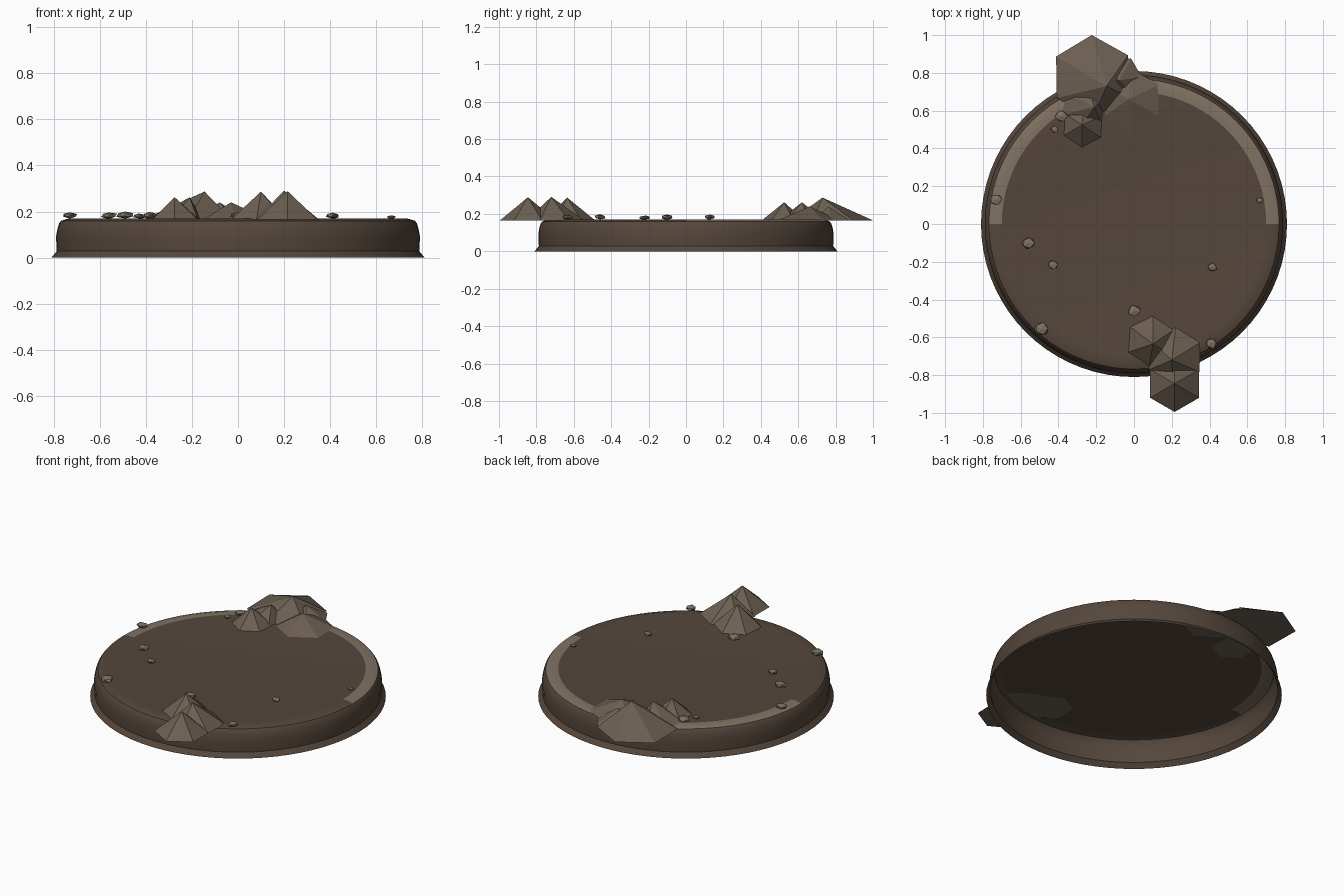
import bpy, bmesh, math, random
from mathutils import Vector

if "Cube" in bpy.data.objects:
    bpy.data.objects.remove(bpy.data.objects["Cube"])

random.seed(4)

def material(name, rgb):
    m = bpy.data.materials.new(name)
    m.diffuse_color = (*rgb, 1)
    m.use_nodes = True
    m.node_tree.nodes["Principled BSDF"].inputs["Base Color"].default_value = m.diffuse_color
    return m

earth = material("dark earth", (0.090, 0.062, 0.045))
stone = material("pale stone", (0.215, 0.168, 0.125))
rock = material("brown rock", (0.150, 0.115, 0.085))

def finish(name, bm, mats):
    me = bpy.data.meshes.new(name)
    bm.to_mesh(me)
    bm.free()
    ob = bpy.data.objects.new(name, me)
    bpy.context.collection.objects.link(ob)
    for m in mats:
        me.materials.append(m)
    return ob

# Hollow round base: a lathed profile, open underneath
profile = [(0.81, 0.0), (0.805, 0.006), (0.787, 0.028), (0.79, 0.09), (0.784, 0.125),
           (0.776, 0.15), (0.768, 0.16), (0.735, 0.17), (0.70, 0.167)]
N = 72
bm = bmesh.new()
rings = [[bm.verts.new((r * math.cos(2 * math.pi * i / N), r * math.sin(2 * math.pi * i / N), z))
          for i in range(N)] for r, z in profile]
for k, (a, b) in enumerate(zip(rings, rings[1:])):
    for i in range(N):
        j = (i + 1) % N
        f = bm.faces.new((a[i], a[j], b[j], b[i]))
        # worn pale rim on the back half
        if k >= 6 and i < N // 2:
            f.material_index = 1
bm.faces.new(rings[-1])
base = finish("round_base", bm, [earth, stone])
bpy.context.view_layer.objects.active = base
base.select_set(True)
bpy.ops.object.shade_smooth_by_angle(angle=math.radians(30))
base.select_set(False)

# Six-sided rocky peaks: centre, radius, apex, material
def peak(name, cx, cy, r, apex, mat, turn=90):
    bm = bmesh.new()
    ring = []
    for i in range(6):
        a = math.radians(turn + 60 * i)
        ring.append(bm.verts.new((cx + r * math.cos(a), cy + r * math.sin(a), 0.165)))
    top = bm.verts.new(apex)
    for i in range(6):
        bm.faces.new((ring[i], ring[(i + 1) % 6], top))
    bm.faces.new(ring[::-1])
    finish(name, bm, [mat])

peak("back_peak_large", -0.22, 0.78, 0.22, (-0.145, 0.73, 0.287), rock, 91)
peak("back_peak_right", -0.01, 0.655, 0.165, (-0.03, 0.66, 0.24), rock, 30)
peak("back_peak_upper", -0.07, 0.78, 0.11, (-0.08, 0.76, 0.24), rock, 60)
peak("back_peak_front", -0.27, 0.52, 0.115, (-0.275, 0.525, 0.262), rock, 87)
peak("back_peak_left", -0.27, 0.62, 0.125, (-0.21, 0.62, 0.262), rock, 80)
peak("front_peak_inner", 0.09, -0.62, 0.135, (0.10, -0.635, 0.287), rock, 86)
peak("front_peak_middle", 0.215, -0.70, 0.155, (0.20, -0.72, 0.291), rock, 88)
peak("front_peak_outer", 0.215, -0.845, 0.15, (0.215, -0.845, 0.289), rock, 90)

# Scattered pebbles: x, y, size
pebbles = [(-0.73, 0.13, 0.036), (-0.385, 0.57, 0.036), (-0.42, 0.50, 0.022),
           (-0.56, -0.10, 0.037), (-0.43, -0.215, 0.03), (0.415, -0.23, 0.028),
           (0.0, -0.46, 0.036), (-0.49, -0.555, 0.042), (0.41, -0.63, 0.035),
           (0.665, 0.125, 0.02)]
for n, (x, y, s) in enumerate(pebbles):
    bm = bmesh.new()
    bmesh.ops.create_icosphere(bm, subdivisions=1, radius=1)
    for v in bm.verts:
        k = random.uniform(0.8, 1.1)
        v.co = Vector((x + v.co.x * s * k, y + v.co.y * s * k * 0.9,
                       0.167 + s * 0.45 + v.co.z * s * 0.42 * k))
    finish(f"pebble_{n + 1}", bm, [stone])
